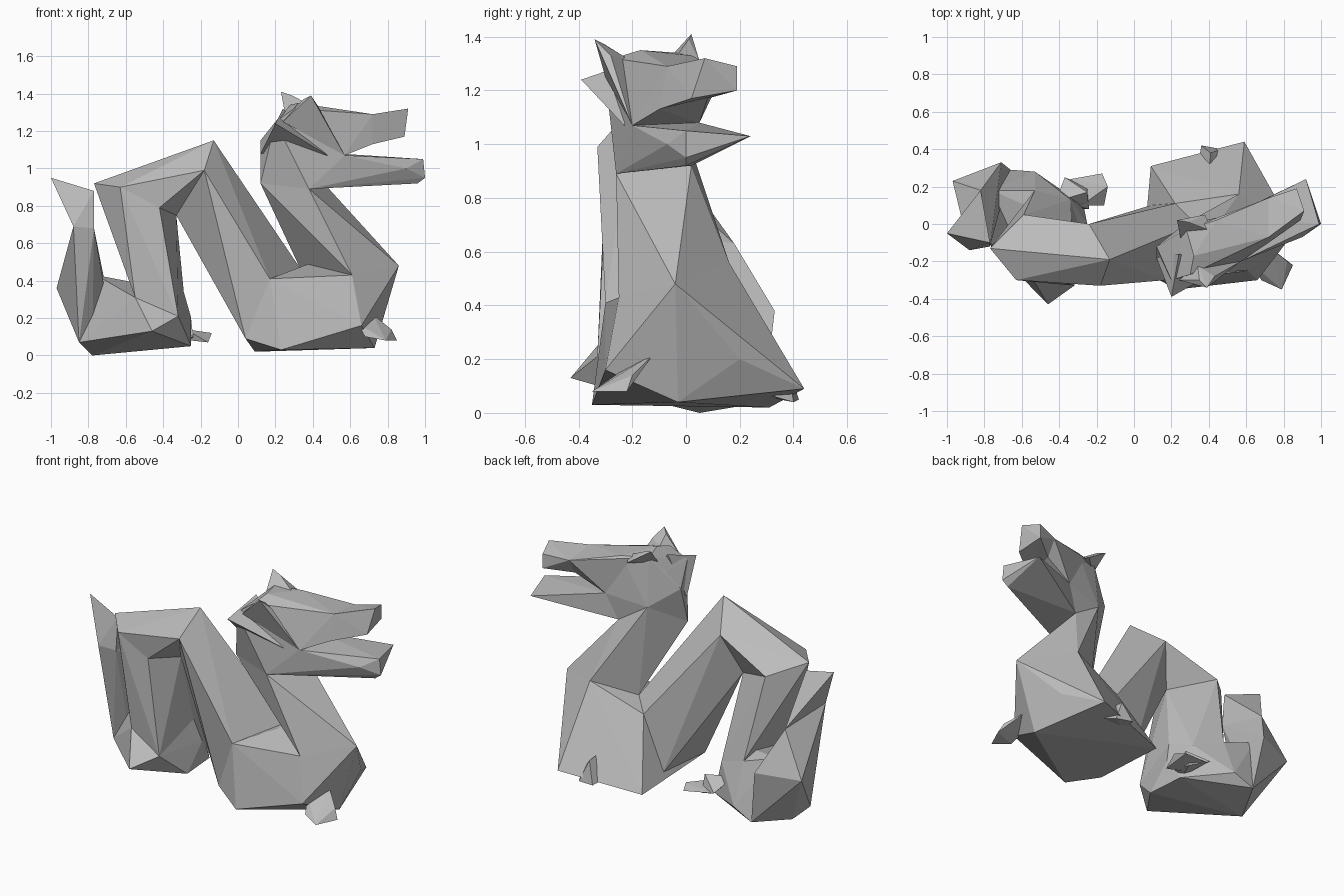
import bpy
import bmesh

# Remove the default cube only
default_cube = bpy.data.objects.get("Cube")
if default_cube:
    bpy.data.objects.remove(default_cube, do_unlink=True)

# One plain stone grey for the whole creature
stone_grey = bpy.data.materials.new("stone_grey")
stone_grey.use_nodes = True
colour = (.5, .5, .5, 1)
stone_grey.diffuse_color = colour
for node in stone_grey.node_tree.nodes:
    if node.type == "BSDF_PRINCIPLED":
        node.inputs["Base Color"].default_value = colour
        node.inputs["Roughness"].default_value = .8


def faceted_part(name, *sections):
    """Skin a faceted solid around the corners of its cross-sections."""
    bm = bmesh.new()
    for section in sections:
        for corner in section:
            bm.verts.new(corner)
    bmesh.ops.remove_doubles(bm, verts=bm.verts[:], dist=.001)
    bmesh.ops.convex_hull(bm, input=bm.verts[:], use_existing_faces=False)
    loose = [v for v in bm.verts if not v.link_faces]
    bmesh.ops.delete(bm, geom=loose, context="VERTS")
    bmesh.ops.recalc_face_normals(bm, faces=bm.faces[:])
    mesh = bpy.data.meshes.new(name)
    bm.to_mesh(mesh)
    bm.free()
    mesh.materials.append(stone_grey)
    part = bpy.data.objects.new(name, mesh)
    bpy.context.collection.objects.link(part)
    return part


# Cross-sections shared by neighbouring parts, from neck to tail
neck_top = [(.12, -.19, .92), (.38, -.26, .89), (.46, .02, .92), (.27, 0, 1.04)]
neck_base = [(.33, 0, .47), (.61, -.25, .43), (.86, -.04, .48), (.56, .16, .56)]
coil_top = [(.33, 0, .47), (.22, .11, .42), (.17, -.3, .41)]
arch_front = [(-.42, -.3, .79)]
arch_under = [(-.33, -.1, .75)]
arch_peak = [(-.13, -.19, 1.15), (-.18, -.33, .99), (-.24, 0, 1.0)]
arch_corner = [(-.77, -.13, .92), (-.63, -.3, .9), (-.59, .05, .85)]
loop_cut = [(-.55, -.28, .31), (-.32, -.33, .21), (-.29, -.03, .34),
            (-.34, .13, .28), (-.53, .18, .35)]
loop_side = [(-.85, -.03, .07), (-.78, .05, 0), (-.66, .29, .04), (-.76, .18, .43)]
tail_bend = [(-.97, .23, .36), (-.71, .33, .38)]
tail_root = [(-.88, -.14, .69), (-.77, -.12, .68), (-.82, .18, .63)]

# Front coil, chest and neck
coil_floor = [(.66, -.3, .16), (.23, -.35, .03), (.04, -.25, .09), (.09, .31, .02),
              (.59, .44, .09), (.72, .2, .2), (.73, -.03, .04)]
faceted_part("front_coil", neck_base, coil_top, coil_floor)
faceted_part("neck", neck_base, neck_top)

# Body rising into the arch, then back down
strand_foot = [(.04, -.25, .09), (.09, .1, .08)]
faceted_part("rising_body", arch_peak, arch_under, coil_top, strand_foot)
faceted_part("arch", arch_peak, arch_front, arch_under, arch_corner)
faceted_part("falling_body", arch_corner, arch_front, arch_under, loop_cut)

# Rear loop on the ground, turning up into the tail
loop_front = [(-.46, -.43, .13), (-.25, -.15, .05), (-.25, 0, .2)]
rear_back = [(-.53, .28, .1), (-.27, .1, .05)]
faceted_part("rear_loop", loop_cut, loop_front, loop_side, rear_back)
faceted_part("tail", loop_side, tail_bend, tail_root)
faceted_part("tail_fin", tail_root, [(-1, -.05, .95), (-.77, -.1, .88)])

# Head
jaw_hinge = [(.57, -.2, 1.07), (.53, .05, 1.08)]
brow = [(.3, -.27, 1.32), (.44, .02, 1.33), (.28, -.03, 1.34), (.32, -.17, 1.35)]
muzzle = [(.72, .14, 1.27), (.72, -.07, 1.29), (.72, .08, 1.17), (.72, -.1, 1.13)]
faceted_part("skull", neck_top, jaw_hinge, brow,
             [(.12, -.12, 1.15), (.2, -.3, 1.25), (.2, -.08, 1.25)])
faceted_part("upper_jaw", jaw_hinge, brow, muzzle)
faceted_part("snout", muzzle,
             [(.87, .19, 1.29), (.91, .07, 1.32), (.87, .19, 1.2), (.89, .02, 1.17)])
faceted_part("lower_jaw", jaw_hinge, neck_top[1:3],
             [(.9, -.07, 1.0), (.99, .0, 1.05), (1, .0, .95), (.96, .0, .92),
              (.92, .24, 1.03)])

# Ears and cheek spike, thin wedges lying against the skull
faceted_part("right_ear", [(.39, -.34, 1.39), (.35, -.3, 1.37), (.43, -.28, 1.33)],
             [(.24, -.3, 1.25), (.34, -.22, 1.32), (.57, -.2, 1.07)])
faceted_part("left_ear", [(.23, .02, 1.41), (.29, .01, 1.39)],
             [(.25, -.08, 1.3), (.38, .05, 1.31), (.42, -.04, 1.32)])
faceted_part("cheek_spike", [(.2, -.39, 1.24)],
             [(.12, -.18, 1.08), (.24, -.16, 1.32), (.48, -.23, 1.07)])

# Stubby feet and the toes behind the rear loop
faceted_part("front_right_foot", [(.64, -.22, .17), (.72, -.12, .22), (.68, -.3, .1)],
             [(.82, -.2, .14), (.85, -.22, .08), (.79, -.35, .08)])
faceted_part("front_left_foot", [(.4, .25, .2), (.5, .33, .06), (.34, .3, .06)],
             [(.41, .38, .18), (.36, .42, .05), (.47, .4, .04)])
faceted_part("hind_left_foot", [(-.42, .12, .2), (-.37, .25, .13), (-.3, .08, .08)],
             [(-.25, .17, .19), (-.24, .08, .1), (-.25, .2, .08)])
faceted_part("hind_left_toes", [(-.28, .1, .14), (-.34, .24, .12), (-.25, .12, .08)],
             [(-.14, .2, .12), (-.16, .1, .07), (-.17, .27, .1)])
